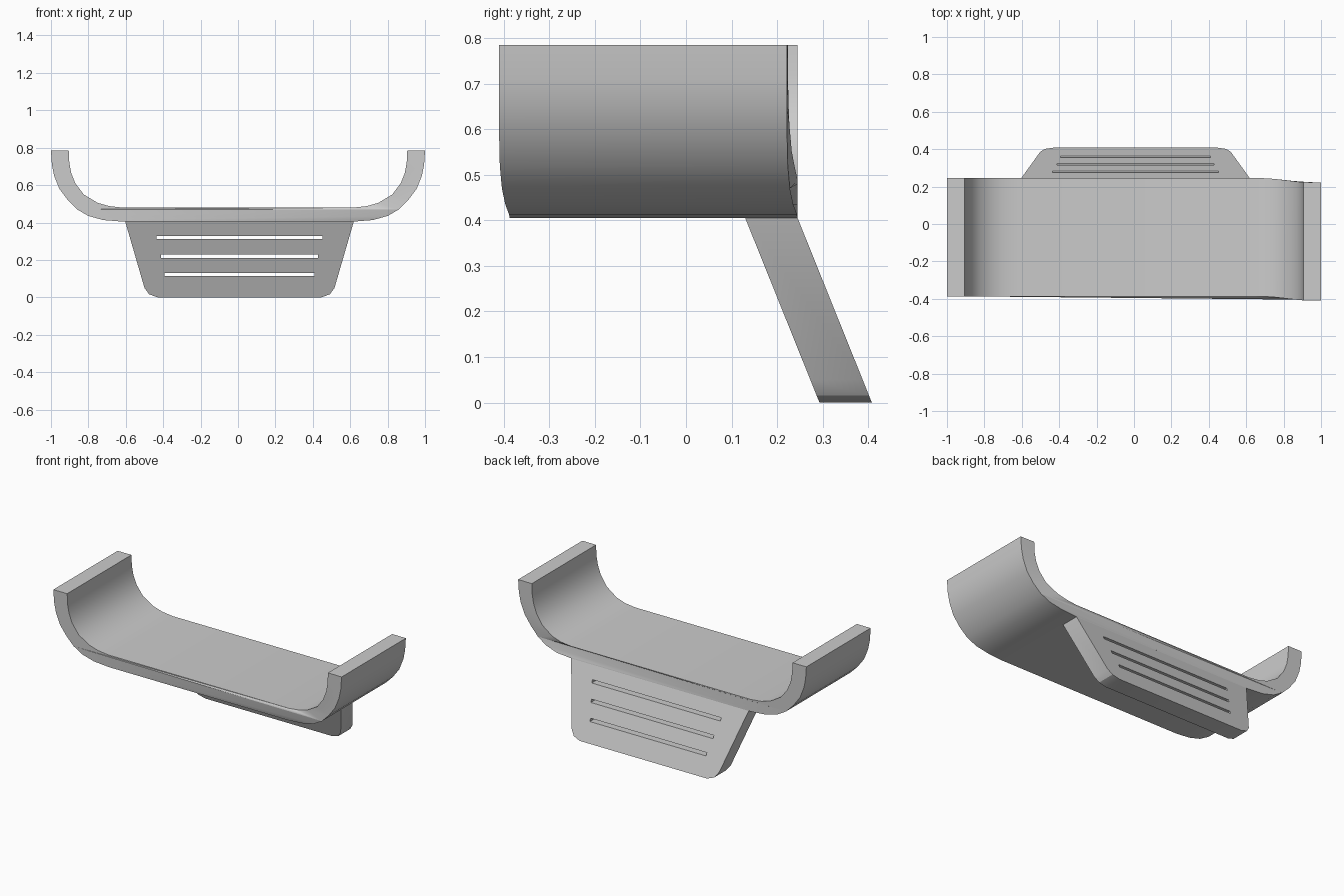
import bpy, bmesh, math

if "Cube" in bpy.data.objects:
    bpy.data.objects.remove(bpy.data.objects["Cube"])


def plate(name, loops, y_front, y_back, warp):
    """Extrude XZ outlines (first outer, rest holes) along y, then shift y by warp(x, z)."""
    half, mid = (y_back - y_front) / 2, (y_back + y_front) / 2
    curve = bpy.data.curves.new(name, 'CURVE')
    curve.dimensions = '2D'
    curve.fill_mode = 'BOTH'
    curve.extrude = half
    for pts in loops:
        spline = curve.splines.new('POLY')
        spline.points.add(len(pts) - 1)
        for p, (x, z) in zip(spline.points, pts):
            p.co = (x, z, 0, 1)
        spline.use_cyclic_u = True
    obj = bpy.data.objects.new(name, curve)
    bpy.context.collection.objects.link(obj)
    bpy.ops.object.select_all(action='DESELECT')
    obj.select_set(True)
    bpy.context.view_layer.objects.active = obj
    bpy.ops.object.convert(target='MESH')
    obj = bpy.context.object
    obj.name = name

    bm = bmesh.new()
    bm.from_mesh(obj.data)
    bmesh.ops.remove_doubles(bm, verts=bm.verts, dist=1e-4)
    for v in bm.verts:
        x, z, d = v.co
        v.co = (x, mid - d + warp(x, z), z)
    bmesh.ops.recalc_face_normals(bm, faces=bm.faces)
    bm.to_mesh(obj.data)
    bm.free()
    obj.data.shade_smooth()
    obj.data.set_sharp_from_angle(angle=math.radians(32))
    return obj


def mirrored(pts, cx=0.0):
    return pts + [(2 * cx - x, z) for x, z in reversed(pts)]


# Curved tray: U-shaped section, right arm pulled slightly forward
outer = [(-1, .785), (-.995, .71), (-.983, .65), (-.955, .58), (-.91, .52),
         (-.86, .47), (-.80, .435), (-.72, .413), (-.62, .405)]
inner = [(-.905, .785), (-.902, .72), (-.892, .665), (-.87, .61), (-.825, .55),
         (-.75, .505), (-.69, .488), (-.62, .48)]


def arm_shift(x, z):
    t = min(max((x - .68) / .27, 0), 1)
    return -.023 * t * t * (3 - 2 * t)


section = mirrored(outer) + list(reversed(mirrored(inner)))
plate("curved_tray", [section], -.387, .245, arm_shift)

# Slanted support: tapered plate leaning backwards with three slots
outline = mirrored([(-.605, .412), (-.50, .05), (-.475, .016), (-.43, 0)], .008)
slots = []
for z, w in ((.32, .443), (.22, .421), (.122, .40)):
    slots.append([(.008 - w, z - .009), (.008 + w, z - .009),
                  (.008 + w, z + .009), (.008 - w, z + .009)])
plate("slotted_support", [outline] + slots, .293, .408, lambda x, z: -.4025 * z)
